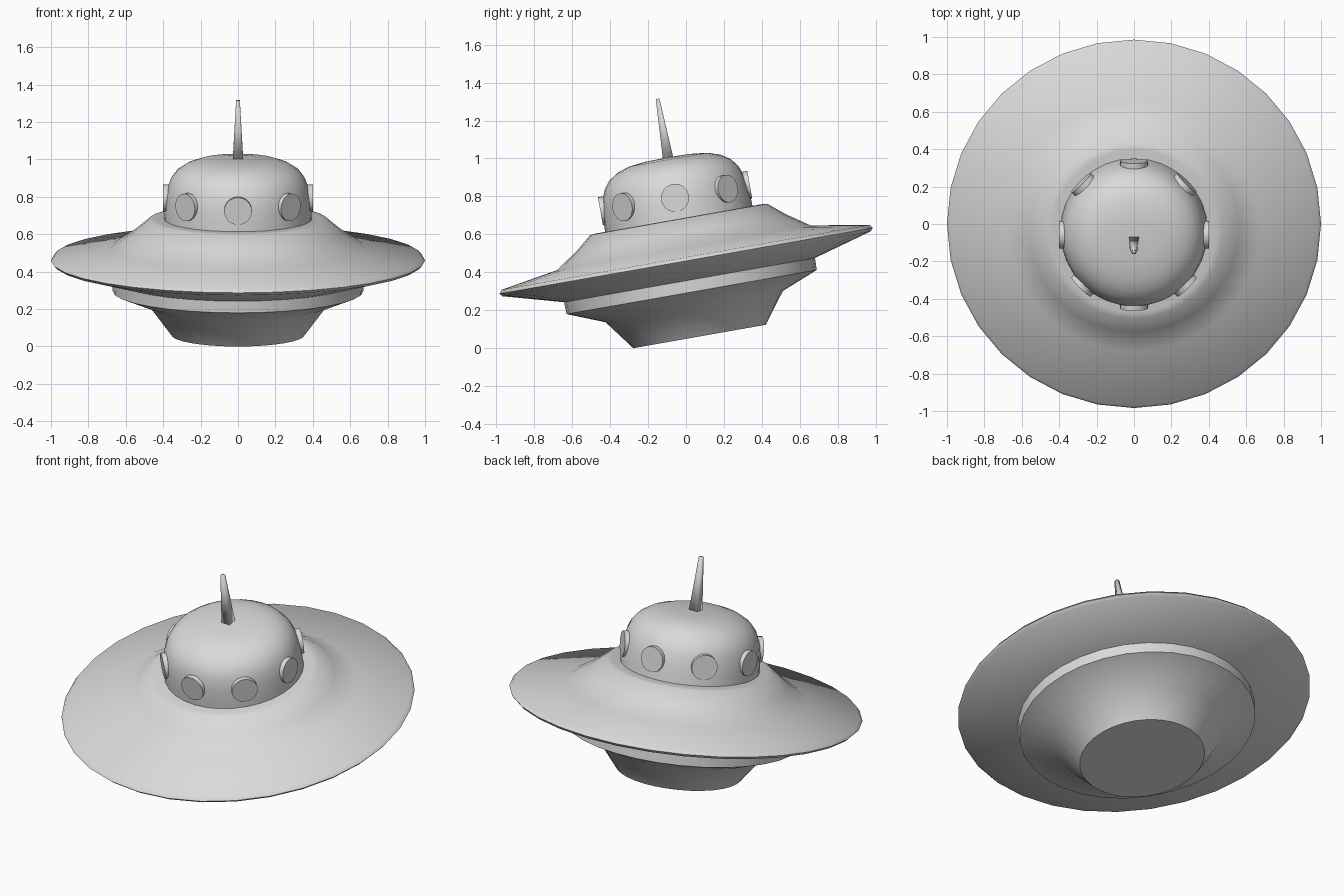
import bpy, bmesh, math
from mathutils import Matrix, Vector

if "Cube" in bpy.data.objects:
    bpy.data.objects.remove(bpy.data.objects["Cube"], do_unlink=True)

# Single grey finish
grey = bpy.data.materials.new("light_grey")
grey.use_nodes = True
colour = (0.7, 0.7, 0.7, 1)
grey.diffuse_color = colour
grey.node_tree.nodes["Principled BSDF"].inputs["Base Color"].default_value = colour

# The whole craft leans forward about the rim centre
TILT = Matrix.Translation((0, 0, 0.465)) @ Matrix.Rotation(math.radians(10), 4, "X")


def finish(name, bm, angle, local=Matrix.Identity(4)):
    bmesh.ops.recalc_face_normals(bm, faces=bm.faces)
    mesh = bpy.data.meshes.new(name)
    bm.to_mesh(mesh)
    bm.free()
    obj = bpy.data.objects.new(name, mesh)
    bpy.context.collection.objects.link(obj)
    mesh.materials.append(grey)
    obj.matrix_world = TILT @ local
    bpy.ops.object.select_all(action="DESELECT")
    obj.select_set(True)
    bpy.context.view_layer.objects.active = obj
    bpy.ops.object.shade_smooth_by_angle(angle=math.radians(angle))
    return obj


def lathe(name, profile, steps=32, angle=45):
    bm = bmesh.new()
    verts = [bm.verts.new((r, 0, z)) for r, z in profile]
    edges = [bm.edges.new(pair) for pair in zip(verts, verts[1:])]
    bmesh.ops.spin(bm, geom=verts + edges, cent=(0, 0, 0), axis=(0, 0, 1),
                   angle=2 * math.pi, steps=steps)
    bmesh.ops.remove_doubles(bm, verts=bm.verts, dist=0.0005)
    return finish(name, bm, angle)


def cone(name, sides, r1, r2, depth, angle, local):
    bm = bmesh.new()
    bmesh.ops.create_cone(bm, cap_ends=True, segments=sides,
                          radius1=r1, radius2=r2, depth=depth)
    return finish(name, bm, angle, local)


# Saucer hull: base, collar, thin rim and raised shoulder
lathe("hull", [(0, -0.41), (0.355, -0.41), (0.475, -0.25), (0.67, -0.172),
               (0.672, -0.108), (0.985, -0.021), (1.0, -0.005), (0.985, 0.014),
               (0.68, 0.065), (0.56, 0.146), (0.475, 0.217), (0.44, 0.22),
               (0, 0.22)])

# Cabin dome
lathe("dome", [(0.395, 0.21), (0.393, 0.27), (0.388, 0.33), (0.378, 0.39),
               (0.358, 0.44), (0.325, 0.483), (0.275, 0.515), (0.21, 0.537),
               (0.12, 0.547), (0, 0.55)])

# Ring of eight round portholes
for i in range(8):
    around = Matrix.Rotation(i * math.pi / 4, 4, "Z")
    outward = Matrix.Translation((0, -0.38, 0.332)) @ Matrix.Rotation(math.pi / 2, 4, "X")
    cone(f"porthole_{i + 1}", 24, 0.074, 0.074, 0.04, 30, around @ outward)

# Square tapering antenna
cone("antenna", 4, 0.04, 0.014, 0.33, 95,
     Matrix.Translation((0, 0, 0.698)) @ Matrix.Rotation(math.pi / 4, 4, "Z"))
